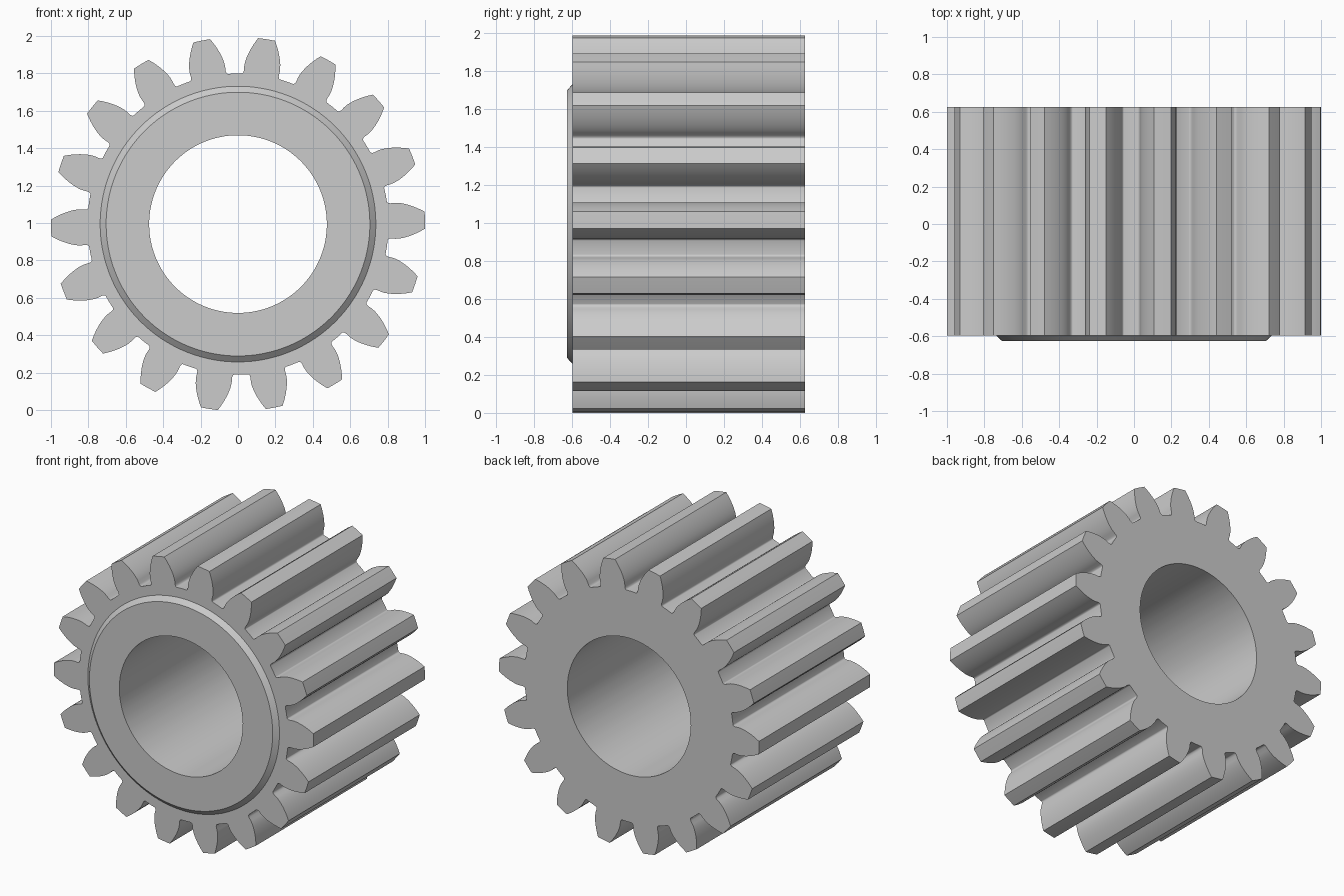
import bpy
import bmesh
from math import acos, cos, sin, tan, pi, radians

TEETH = 18
TILT = radians(1.2)
TIP_R, BASE_R, ROOT_R = 1.0, 0.845, 0.805
TIP_HALF = radians(2.6)
BORE_R, BOSS_R, BOSS_FACE_R = 0.475, 0.737, 0.705
FRONT, BACK, BOSS_FRONT = -0.597, 0.626, -0.626
CENTRE_Z = 0.994
FLANK_STEPS, FILLET_STEPS = 8, 5

cube = bpy.data.objects.get("Cube")
if cube:
    bpy.data.objects.remove(cube, do_unlink=True)


def involute(r):
    a = acos(min(1.0, BASE_R / r))
    return tan(a) - a


def tooth_half_profile():
    """(radius, half angle) pairs from the root up to the tip corner."""
    base_half = TIP_HALF + involute(TIP_R)
    fillet_rise, fillet_width = 0.025, radians(0.85)
    pts = []
    # rounded root fillet
    for i in range(FILLET_STEPS):
        t = pi / 2 * i / FILLET_STEPS
        pts.append((ROOT_R + fillet_rise * (1 - cos(t)),
                    base_half + fillet_width * (1 - sin(t))))
    # curved flank
    for i in range(FLANK_STEPS + 1):
        r = BASE_R + (TIP_R - BASE_R) * i / FLANK_STEPS
        pts.append((r, base_half - involute(r)))
    return pts


def gear_outline():
    half = tooth_half_profile()
    tooth = [(r, -a) for r, a in half] + [(TIP_R, 0.0)]
    tooth += [(r, a) for r, a in reversed(half)]
    tooth.append((ROOT_R, pi / TEETH))
    pitch = 2 * pi / TEETH
    return [(r, a + k * pitch + TILT) for k in range(TEETH) for r, a in tooth]


outline = gear_outline()
bm = bmesh.new()


def ring(y, radius=None):
    """Ring of vertices: the toothed outline, or a circle of given radius."""
    return [bm.verts.new(((radius or r) * cos(a), y,
                          CENTRE_Z + (radius or r) * sin(a)))
            for r, a in outline]


# teeth, chamfered front boss and bore as one closed loft
rings = [
    ring(FRONT),
    ring(FRONT, BOSS_R),
    ring(BOSS_FRONT, BOSS_FACE_R),
    ring(BOSS_FRONT, BORE_R),
    ring(BACK, BORE_R),
    ring(BACK),
]
n = len(outline)
for i, lower in enumerate(rings):
    upper = rings[(i + 1) % len(rings)]
    for j in range(n):
        k = (j + 1) % n
        bm.faces.new((lower[j], lower[k], upper[k], upper[j]))
bmesh.ops.recalc_face_normals(bm, faces=bm.faces)

mesh = bpy.data.meshes.new("spur_gear")
bm.to_mesh(mesh)
bm.free()
gear = bpy.data.objects.new("spur_gear", mesh)
bpy.context.collection.objects.link(gear)

# smooth curved walls, crisp rims and tooth tips
bpy.ops.object.select_all(action='DESELECT')
gear.select_set(True)
bpy.context.view_layer.objects.active = gear
bpy.ops.object.shade_smooth_by_angle(angle=radians(35))
